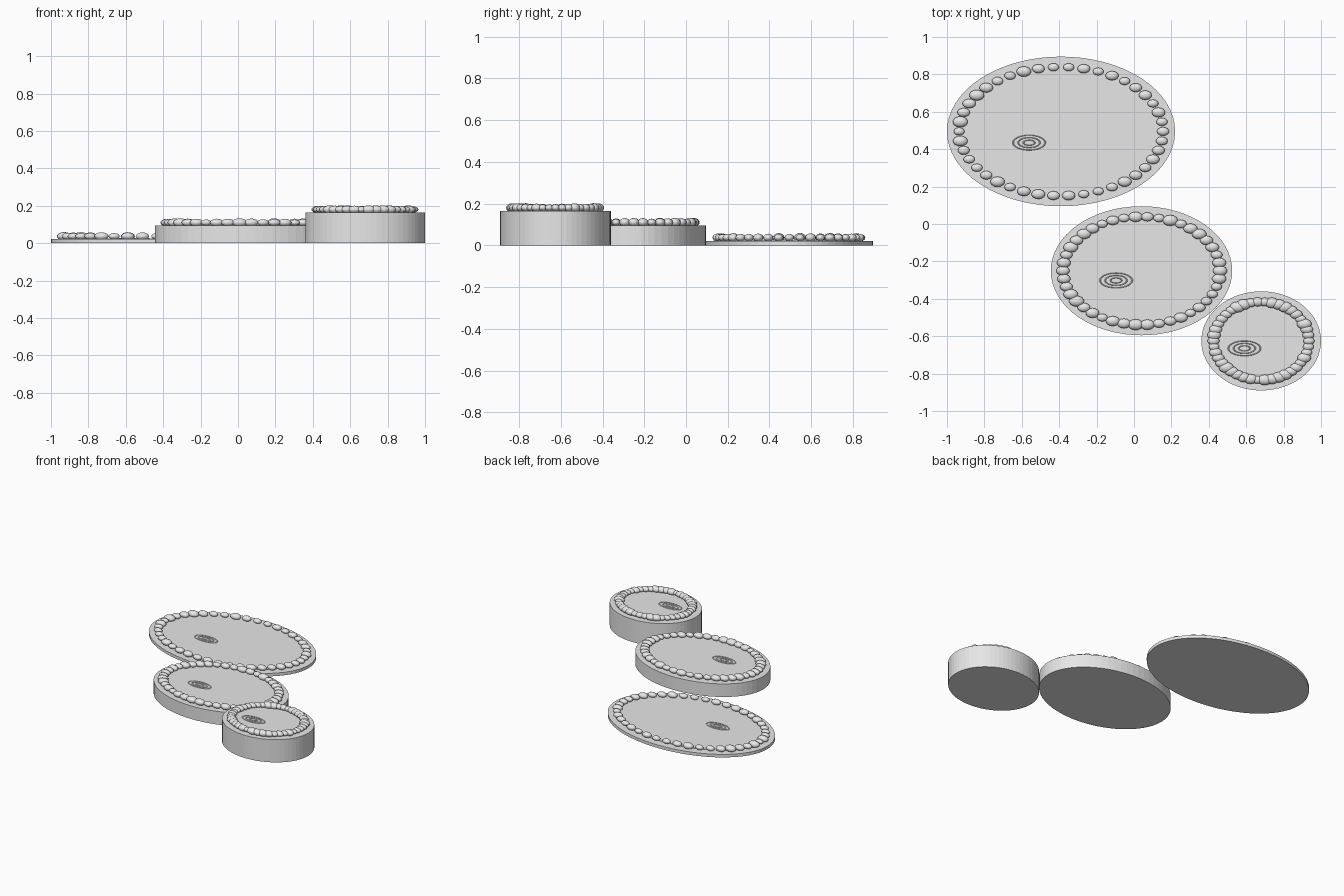
import bpy, bmesh, math, random
from mathutils import Matrix, Vector

random.seed(7)
if "Cube" in bpy.data.objects:
    bpy.data.objects.remove(bpy.data.objects["Cube"])

stone_grey = bpy.data.materials.new("stone_grey")
stone_grey.use_nodes = True
colour = (0.8, 0.8, 0.8, 1)
stone_grey.diffuse_color = colour
stone_grey.node_tree.nodes["Principled BSDF"].inputs["Base Color"].default_value = colour


def finish(bm, name, smooth=False):
    mesh = bpy.data.meshes.new(name)
    bm.to_mesh(mesh)
    bm.free()
    mesh.materials.append(stone_grey)
    for p in mesh.polygons:
        p.use_smooth = smooth
    obj = bpy.data.objects.new(name, mesh)
    bpy.context.collection.objects.link(obj)


def place(centre, scale):
    return Matrix.Translation(centre) @ Matrix.Diagonal((*scale, 1))


def oval_disc(name, x, y, rx, ry, low, high):
    bm = bmesh.new()
    bmesh.ops.create_cone(bm, cap_ends=True, segments=64, radius1=1, radius2=1, depth=1,
                          matrix=place((x, y, (low + high) / 2), (rx, ry, high - low)))
    finish(bm, name)


def stone_ring(name, x, y, rx, ry, z, count=42):
    bm = bmesh.new()
    for i in range(count):
        a = math.tau * i / count
        size = random.uniform(0.75, 1.08)
        centre = Vector((x + rx * math.cos(a), y + ry * math.sin(a), z + 0.015))
        bmesh.ops.create_uvsphere(bm, u_segments=14, v_segments=8, radius=1,
                                  matrix=place(centre, (0.038 * size, 0.027 * size, 0.021 * size)))
    finish(bm, name, True)


def ripples(name, x, y, z):
    # Three concentric thin oval rings, each with a shallow peaked section
    bm = bmesh.new()
    for radius in (0.03, 0.058, 0.086):
        loops = []
        for offset, height in ((-0.004, 0), (0, 0.003), (0.004, 0)):
            r = radius + offset
            loops.append([bm.verts.new((x + r * math.cos(math.tau * i / 32),
                                        y + 0.46 * r * math.sin(math.tau * i / 32), z + height))
                          for i in range(32)])
        for inner, outer in zip(loops, loops[1:]):
            for i in range(32):
                j = (i + 1) % 32
                bm.faces.new((inner[i], outer[i], outer[j], inner[j]))
    finish(bm, name)


# Three stepped ponds: name, centre, half sizes, height
ponds = (
    ("lower", -0.39, 0.495, 0.61, 0.40, 0.022),
    ("middle", 0.04, -0.25, 0.485, 0.345, 0.095),
    ("upper", 0.68, -0.625, 0.32, 0.265, 0.165),
)
for name, x, y, rx, ry, top in ponds:
    oval_disc(name + "_pond_base", x, y, rx, ry, 0, top)
    oval_disc(name + "_pond_water", x, y, rx - 0.07, ry - 0.06, top, top + 0.003)
    stone_ring(name + "_pond_stones", x, y, rx - 0.065, ry - 0.056, top)
    ripples(name + "_pond_ripples", x - 0.28 * rx, y - 0.15 * ry, top + 0.003)
